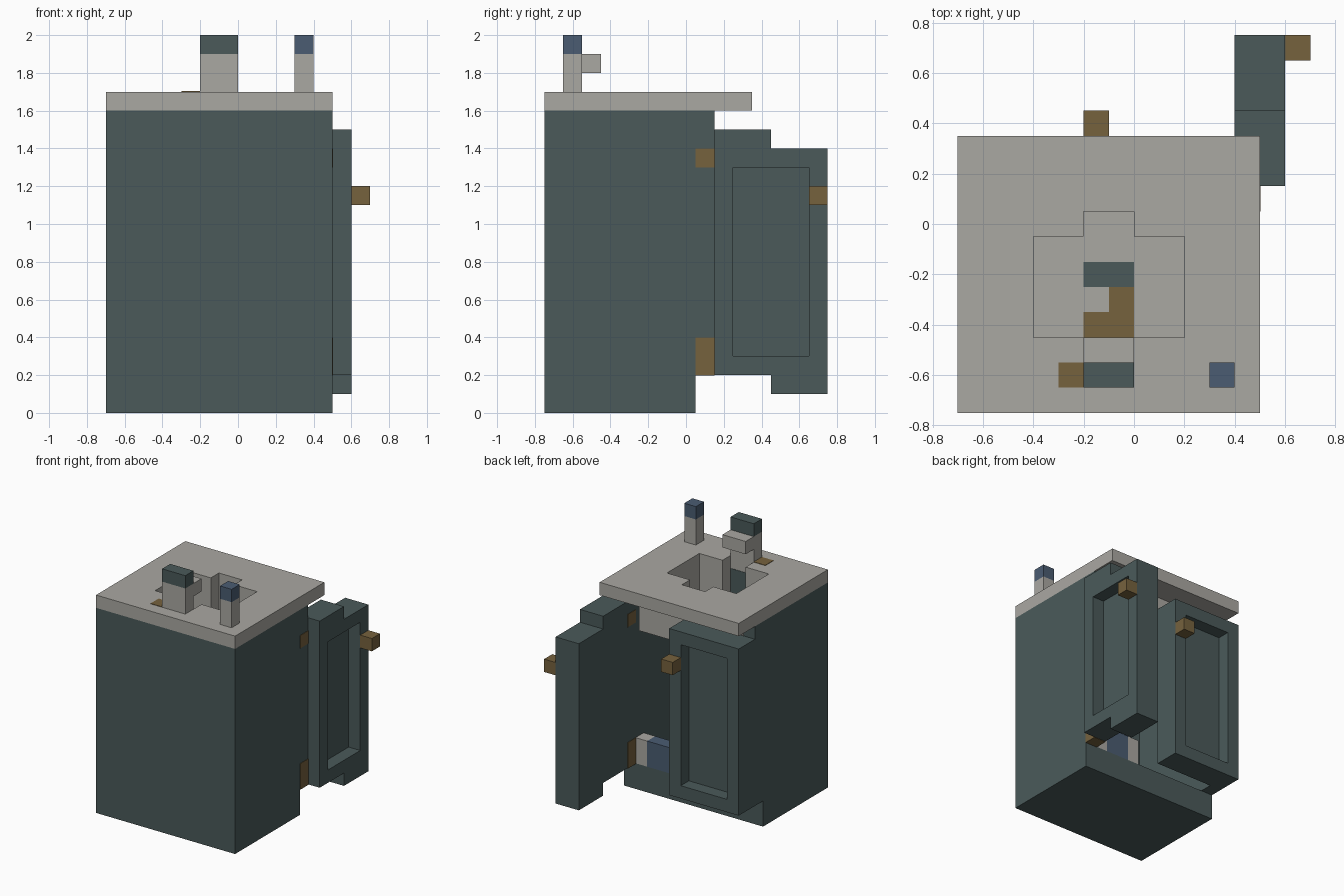
import bpy
import bmesh

if "Cube" in bpy.data.objects:
    bpy.data.objects.remove(bpy.data.objects["Cube"], do_unlink=True)


def material(name, color):
    m = bpy.data.materials.new(name)
    m.use_nodes = True
    rgba = (*color, 1.0)
    m.diffuse_color = rgba
    m.node_tree.nodes["Principled BSDF"].inputs["Base Color"].default_value = rgba
    return m


TEAL = material("dark teal paint", (0.069, 0.102, 0.102))
STONE = material("warm grey stone", (0.402, 0.392, 0.361))
BROWN = material("bronze brown", (0.181, 0.122, 0.048))
BLUE = material("slate blue", (0.069, 0.107, 0.168))


def finish(name, bm, mat):
    bmesh.ops.recalc_face_normals(bm, faces=bm.faces)
    mesh = bpy.data.meshes.new(name)
    bm.to_mesh(mesh)
    bm.free()
    mesh.materials.append(mat)
    ob = bpy.data.objects.new(name, mesh)
    bpy.context.scene.collection.objects.link(ob)
    return ob


def box(name, mat, x, y, z):
    """Box from three (low, high) ranges."""
    bm = bmesh.new()
    bmesh.ops.create_cube(bm, size=1)
    for v in bm.verts:
        for i, (low, high) in enumerate((x, y, z)):
            v.co[i] = high if v.co[i] > 0 else low
    return finish(name, bm, mat)


def side_profile(name, mat, x, points):
    """Outline in y and z, extruded along x."""
    bm = bmesh.new()
    face = bm.faces.new([bm.verts.new((x[0], y, z)) for y, z in points])
    grown = bmesh.ops.extrude_face_region(bm, geom=[face])["geom"]
    verts = [g for g in grown if isinstance(g, bmesh.types.BMVert)]
    bmesh.ops.translate(bm, verts=verts, vec=(x[1] - x[0], 0, 0))
    return finish(name, bm, mat)


def cut(ob, x, y, z):
    """Carve a box-shaped opening out of an object."""
    cutter = box("cutter", ob.data.materials[0], x, y, z)
    cutter.hide_render = True
    mod = ob.modifiers.new("opening", "BOOLEAN")
    mod.operation = "DIFFERENCE"
    mod.solver = "EXACT"
    mod.object = cutter
    bpy.context.view_layer.objects.active = ob
    bpy.ops.object.modifier_apply(modifier=mod.name)
    bpy.data.objects.remove(cutter, do_unlink=True)


# Hollow cabinet, open towards +y, with side walls overhanging the base
cabinet = side_profile("cabinet", TEAL, (-0.7, 0.5), [
    (-0.75, 0), (0.05, 0), (0.05, 0.2), (0.15, 0.2), (0.15, 1.6), (-0.75, 1.6)])
cut(cabinet, (-0.6, 0.4), (-0.65, 1), (0.2, 2))

# Counter and basin share the same cross-shaped bowl
counter = box("counter", STONE, (-0.7, 0.5), (-0.75, 0.35), (1.6, 1.7))
basin = box("basin", STONE, (-0.5, 0.3), (-0.65, 0.15), (1.3, 1.6))
for part in (counter, basin):
    cut(part, (-0.4, 0.2), (-0.45, -0.05), (1.4, 2))
    cut(part, (-0.2, 0), (-0.55, 0.05), (1.4, 2))

# Flush inlays in the basin and counter
T = 0.003
box("basin_back_plate", TEAL, (-0.2, 0), (-0.55, -0.55 + T), (1.4, 1.6))
box("drain_plate", TEAL, (-0.2, 0), (-0.25, -0.15), (1.4, 1.4 + T))
box("drain_ring_long", BROWN, (-0.2, 0), (-0.45, -0.35), (1.4, 1.4 + T))
box("drain_ring_short", BROWN, (-0.1, 0), (-0.35, -0.25), (1.4, 1.4 + T))
box("counter_inlay", BROWN, (-0.3, -0.2), (-0.65, -0.55), (1.7, 1.7 + T))

# Faucet and tap handle
side_profile("faucet", STONE, (-0.2, 0), [
    (-0.65, 1.7), (-0.55, 1.7), (-0.55, 1.8), (-0.45, 1.8), (-0.45, 1.9), (-0.65, 1.9)])
box("faucet_cap", TEAL, (-0.2, 0), (-0.65, -0.55), (1.9, 2))
box("tap_stem", STONE, (0.3, 0.4), (-0.65, -0.55), (1.7, 1.9))
box("tap_cap", BLUE, (0.3, 0.4), (-0.65, -0.55), (1.9, 2))

# Closed door with recessed panel
closed_door = box("closed_door", TEAL, (-0.7, -0.1), (0.15, 0.35), (0.2, 1.5))
cut(closed_door, (-0.6, -0.2), (0.25, 1), (0.3, 1.4))
box("closed_door_knob", BROWN, (-0.2, -0.1), (0.35, 0.45), (1.2, 1.3))

# Open door, sagging by one step at its free end
open_door = side_profile("open_door", TEAL, (0.4, 0.6), [
    (0.15, 0.2), (0.45, 0.2), (0.45, 0.1), (0.75, 0.1),
    (0.75, 1.4), (0.45, 1.4), (0.45, 1.5), (0.15, 1.5)])
cut(open_door, (0.5, 1), (0.25, 0.65), (0.3, 1.3))
box("open_door_knob", BROWN, (0.6, 0.7), (0.65, 0.75), (1.1, 1.2))

# Hinges let into the side wall
for name, z in (("lower_hinge", (0.2 - T, 0.4)), ("upper_hinge", (1.3, 1.4))):
    box(name, BROWN, (0.4 - T, 0.5 + T), (0.05, 0.15), z)

# Supplies stored on the cabinet floor
box("roll_end_left", STONE, (0.3, 0.4), (-0.05, 0.05), (0.2, 0.4))
box("roll_middle", BLUE, (0.1, 0.3), (-0.05, 0.05), (0.2, 0.4))
box("roll_end_right", STONE, (0, 0.1), (-0.05, 0.05), (0.2, 0.4))
box("bottle", BLUE, (0.2, 0.3), (-0.35, -0.25), (0.2, 0.4))
box("bottle_cap", STONE, (0.2, 0.3), (-0.35, -0.25), (0.4, 0.5))
